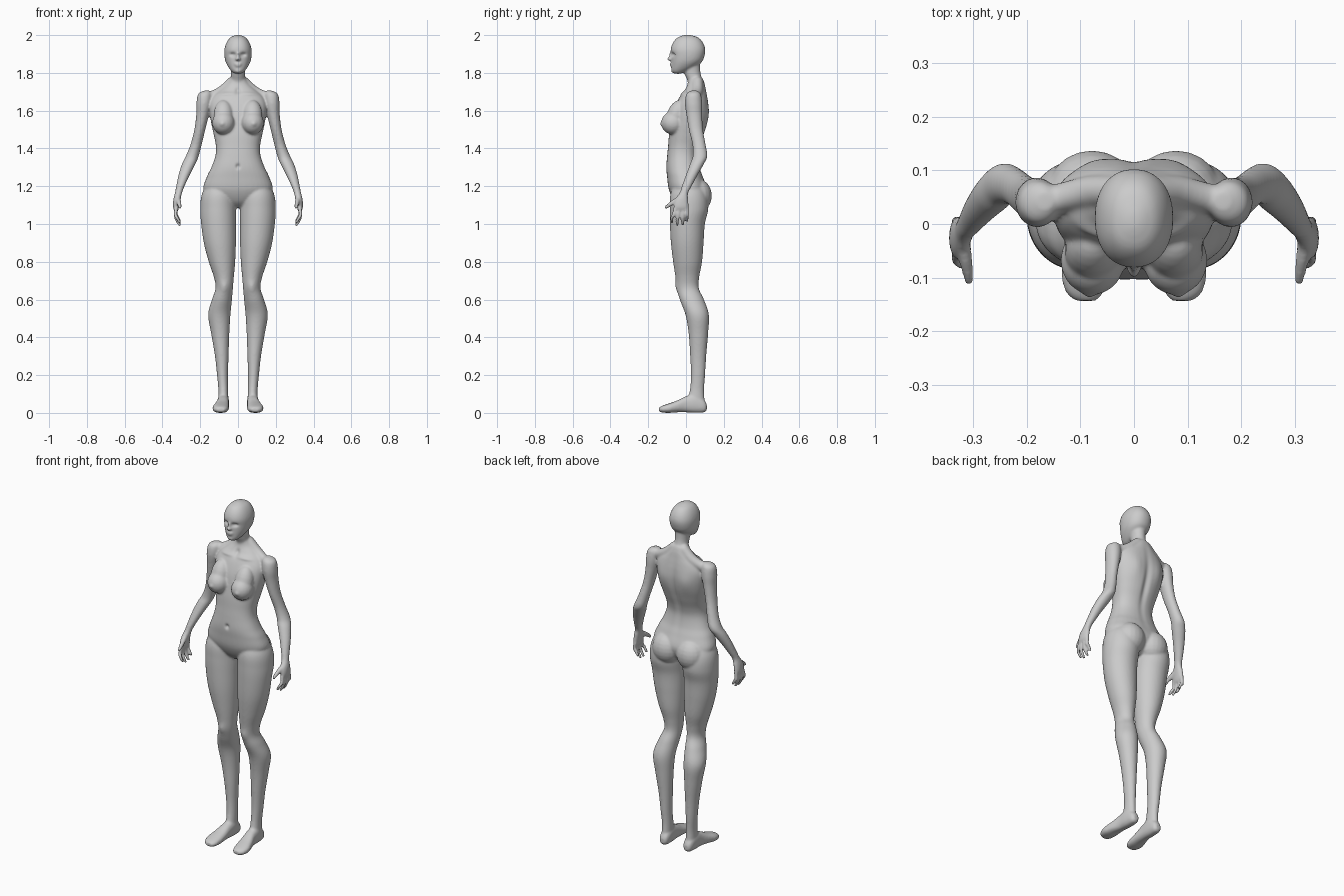
import bpy, bmesh, math
from mathutils import Vector, Matrix

bm = bmesh.new()


def catmull(rows, steps):
    """Smoothly interpolate a list of equal-length tuples."""
    out = []
    for i in range(len(rows) - 1):
        p = [rows[max(0, min(len(rows) - 1, i + k))] for k in (-1, 0, 1, 2)]
        for s in range(steps):
            t = s / steps
            out.append([0.5 * (2 * b + (c - a) * t + (2 * a - 5 * b + 4 * c - d) * t * t
                               + (3 * b - a - 3 * c + d) * t ** 3) for a, b, c, d in zip(*p)])
    return out + [list(rows[-1])]


def loft(rows, power=2.0, along_y=False, steps=6, n=36):
    """Rows: (position, centre x, half width, low edge, high edge)."""
    rings = []
    for pos, cx, rx, lo, hi in catmull(rows, steps):
        ring = []
        for k in range(n):
            a = 2 * math.pi * k / n
            c, s = math.cos(a), math.sin(a)
            u = cx + rx * math.copysign(abs(c) ** (2 / power), c)
            v = (lo + hi) / 2 + (hi - lo) / 2 * math.copysign(abs(s) ** (2 / power), s)
            ring.append(bm.verts.new((u, pos, v) if along_y else (u, v, pos)))
        rings.append(ring)
    for r0, r1 in zip(rings, rings[1:]):
        for k in range(n):
            bm.faces.new((r0[k], r0[(k + 1) % n], r1[(k + 1) % n], r1[k]))
    bm.faces.new(rings[0])
    bm.faces.new(rings[-1])


def blob(centre, radii, tilt=0.0):
    m = Matrix.Translation(centre) @ Matrix.Rotation(tilt, 4, 'X') @ Matrix.Diagonal((*radii, 1))
    bmesh.ops.create_uvsphere(bm, u_segments=20, v_segments=12, radius=1, matrix=m)


def digit(points):
    """Chain of balls along a path of (x, y, z, radius)."""
    for x, y, z, r in catmull(points, 7):
        blob((x, y, z), (r, r, r))


# leg
loft([(1.24, .095, .055, -.05, .07), (1.16, .103, .088, -.082, .11), (1.08, .105, .095, -.086, .118),
      (1.0, .103, .092, -.085, .10), (.9, .096, .085, -.08, .093), (.8, .085, .070, -.068, .085),
      (.72, .075, .053, -.056, .070), (.66, .073, .046, -.048, .068), (.6, .085, .053, -.033, .095),
      (.52, .099, .059, -.003, .121), (.42, .094, .048, .014, .117), (.3, .086, .036, .022, .107),
      (.2, .082, .029, .026, .101), (.12, .078, .026, .020, .096), (.05, .078, .028, .0, .10)])
# foot
loft([(.110, .077, .014, .015, .045), (.095, .077, .026, .003, .07), (.05, .078, .031, .0, .10),
      (.0, .080, .032, .003, .088), (-.05, .087, .039, .003, .064), (-.09, .092, .043, .0, .05),
      (-.125, .092, .036, .002, .038), (-.143, .09, .02, .006, .028)], 2.4, True)
# buttock and breast
blob((.078, .062, 1.15), (.083, .075, .088))
blob((.077, -.068, 1.535), (.06, .064, .062))
blob((.077, -.052, 1.575), (.052, .05, .085), -.35)
# arm with shoulder
loft([(1.706, .165, .015, .025, .06), (1.688, .175, .036, .002, .078), (1.64, .180, .040, -.006, .086),
      (1.58, .187, .034, .002, .086), (1.5, .202, .029, .015, .09), (1.42, .222, .030, .034, .104),
      (1.36, .242, .034, .036, .113), (1.32, .260, .036, .022, .096), (1.26, .285, .030, .0, .062),
      (1.2, .305, .022, -.022, .03), (1.165, .315, .019, -.034, .012), (1.13, .323, .019, -.058, .012),
      (1.09, .328, .016, -.066, .014), (1.07, .327, .010, -.055, .006)])
# fingers and thumb
for base, tip, low in ((-.056, -.074, 1.01), (-.036, -.046, .996), (-.015, -.018, .998), (.004, .006, 1.018)):
    digit([(.327, base, 1.085, .011), (.331, (base + tip) / 2, 1.05, .010),
           (.324, tip, low + .025, .0095), (.309, tip, low, .008)])
digit([(.318, -.035, 1.135, .014), (.313, -.068, 1.115, .013), (.309, -.09, 1.10, .011), (.307, -.106, 1.088, .009)])
# trapezius bridge from neck to shoulder
digit([(.03, .06, 1.75, .03), (.08, .06, 1.705, .03), (.13, .05, 1.68, .028), (.17, .04, 1.67, .03)])

# mirror everything made so far to the other side
copy = bmesh.ops.duplicate(bm, geom=bm.verts[:] + bm.edges[:] + bm.faces[:])["geom"]
for v in copy:
    if isinstance(v, bmesh.types.BMVert):
        v.co.x *= -1

# torso
loft([(1.085, 0, .03, -.02, .05), (1.12, 0, .12, -.06, .09), (1.18, 0, .182, -.09, .112),
      (1.25, 0, .165, -.10, .09), (1.3, 0, .141, -.104, .072), (1.36, 0, .12, -.10, .063),
      (1.41, 0, .117, -.095, .072), (1.47, 0, .128, -.09, .094), (1.53, 0, .141, -.08, .112),
      (1.59, 0, .15, -.068, .12), (1.64, 0, .15, -.05, .118), (1.68, 0, .13, -.03, .112),
      (1.71, 0, .095, -.008, .106), (1.74, 0, .062, .008, .10), (1.77, 0, .042, .012, .09)], 2.3)
# neck
loft([(1.68, 0, .05, .01, .10), (1.75, 0, .041, .010, .092), (1.8, 0, .037, -.010, .077), (1.87, 0, .042, -.02, .075)])
# head
loft([(2.001, 0, .012, -.008, .022), (1.987, 0, .041, -.045, .065), (1.96, 0, .061, -.069, .090),
      (1.925, 0, .072, -.081, .102), (1.89, 0, .072, -.077, .098), (1.86, 0, .066, -.077, .085),
      (1.835, 0, .054, -.077, .055), (1.815, 0, .040, -.077, .02), (1.801, 0, .026, -.07, -.015),
      (1.795, 0, .010, -.055, -.03)], 2.2)
# nose, lips and chin
blob((0, -.083, 1.873), (.013, .018, .010))
blob((0, -.077, 1.889), (.008, .014, .022), .25)
blob((0, -.075, 1.847), (.022, .011, .007))
blob((0, -.075, 1.838), (.017, .010, .006))
blob((0, -.068, 1.812), (.018, .012, .013))

bmesh.ops.recalc_face_normals(bm, faces=bm.faces[:])
mesh = bpy.data.meshes.new("body")
bm.to_mesh(mesh)
bm.free()
body = bpy.data.objects.new("body", mesh)
bpy.context.collection.objects.link(body)

# fuse the parts into one smooth skin
remesh = body.modifiers.new("fuse", 'REMESH')
remesh.mode = 'VOXEL'
remesh.voxel_size = .0055
soft = body.modifiers.new("soften", 'SMOOTH')
soft.factor = .5
soft.iterations = 8
skin = bpy.data.meshes.new_from_object(body.evaluated_get(bpy.context.evaluated_depsgraph_get()))
body.modifiers.clear()
body.data = skin


def push(centre, radii, offset):
    """Sculpt stroke with a soft falloff, repeated on both sides."""
    for side in ((1, -1) if centre[0] else (1,)):
        c = Vector((centre[0] * side, centre[1], centre[2]))
        o = Vector((offset[0] * side, offset[1], offset[2]))
        for v in skin.vertices:
            d = v.co - c
            q = (d.x / radii[0]) ** 2 + (d.y / radii[1]) ** 2 + (d.z / radii[2]) ** 2
            if q < 6:
                v.co += o * math.exp(-q)


push((.028, -.068, 1.897), (.016, .03, .010), (0, .013, 0))     # eye sockets
push((0, -.10, 1.305), (.010, .03, .012), (0, .012, 0))         # navel
push((0, .10, 1.48), (.018, .05, .16), (0, -.011, 0))           # spine groove
push((.075, .11, 1.58), (.04, .04, .06), (0, .007, 0))          # shoulder blades
push((0, -.02, 1.705), (.014, .03, .02), (0, .012, 0))          # throat notch
push((.07, -.02, 1.69), (.05, .03, .010), (0, -.007, 0))        # collarbones
push((.073, -.05, .665), (.022, .03, .03), (0, -.006, 0))       # kneecaps
push((.084, -.132, 1.53), (.012, .02, .012), (0, -.006, 0))     # breast tips
skin.shade_smooth()
